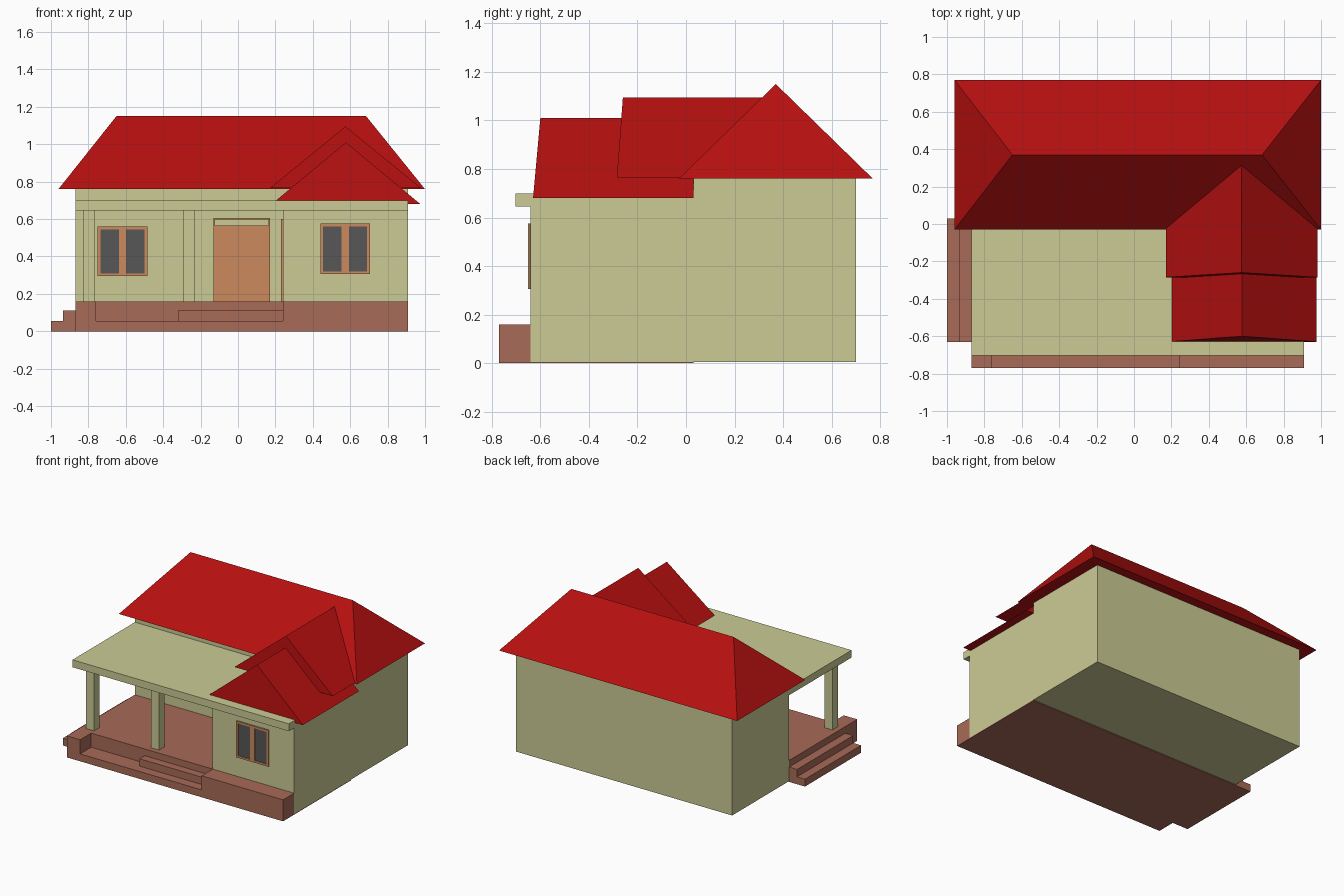
import bpy

cube = bpy.data.objects.get("Cube")
if cube:
    bpy.data.objects.remove(cube, do_unlink=True)


def material(name, rgb):
    mat = bpy.data.materials.new(name)
    mat.use_nodes = True
    color = (*rgb, 1)
    mat.diffuse_color = color
    bsdf = next(n for n in mat.node_tree.nodes if n.type == 'BSDF_PRINCIPLED')
    bsdf.inputs["Base Color"].default_value = color
    return mat


CREAM = material("cream_plaster", (0.6, 0.6, 0.3))
RED = material("red_roofing", (0.47, 0.005, 0.005))
BRICK = material("brown_terrace", (0.39, 0.145, 0.095))
WOOD = material("orange_wood", (0.6, 0.255, 0.107))
GLASS = material("dark_glass", (0.095, 0.095, 0.095))


def mesh_object(name, verts, faces, mat):
    mesh = bpy.data.meshes.new(name)
    mesh.from_pydata(verts, [], faces)
    mesh.materials.append(mat)
    obj = bpy.data.objects.new(name, mesh)
    bpy.context.collection.objects.link(obj)
    return obj


def box(name, x, y, z, mat):
    """Box from (low, high) ranges along each axis."""
    verts = [(a, b, c) for c in z for b in y for a in x]
    faces = [(0, 2, 3, 1), (4, 5, 7, 6), (0, 1, 5, 4),
             (2, 6, 7, 3), (0, 4, 6, 2), (1, 3, 7, 5)]
    return mesh_object(name, verts, faces, mat)


def extrude_profile(name, profile, x, mat):
    """Solid made by sweeping a (y, z) outline along x."""
    n = len(profile)
    verts = [(a, y, z) for a in x for y, z in profile]
    faces = [tuple(reversed(range(n))), tuple(range(n, 2 * n))]
    faces += [(i, (i + 1) % n, n + (i + 1) % n, n + i) for i in range(n)]
    return mesh_object(name, verts, faces, mat)


def gable(name, x, eave_y, ridge_y, z):
    """Pitched roof with its ridge along y and a slightly leaning front."""
    mid = sum(x) / 2
    verts = [(x[0], eave_y[0], z[0]), (x[1], eave_y[0], z[0]), (mid, ridge_y[0], z[1]),
             (x[0], eave_y[1], z[0]), (x[1], eave_y[1], z[0]), (mid, ridge_y[1], z[1])]
    faces = [(0, 1, 2), (5, 4, 3), (0, 3, 4, 1), (1, 4, 5, 2), (0, 2, 5, 3)]
    return mesh_object(name, verts, faces, RED)


def window(name, x, z, wall):
    """Two dark panes in a wooden frame on a wall facing the front."""
    rail, mid = 0.015, sum(x) / 2
    box(name + "_glass", x, (wall - 0.004, wall), z, GLASS)
    y = (wall - 0.01, wall)
    for side, a, b in (("left", x[1] - rail, x[1]), ("right", x[0], x[0] + rail),
                       ("middle", mid - 0.02, mid + 0.02)):
        box(f"{name}_{side}_post", (a, b), y, z, WOOD)
    inner = (x[0] + rail, x[1] - rail)
    box(name + "_sill", inner, y, (z[0], z[0] + rail), WOOD)
    box(name + "_head", inner, y, (z[1] - rail, z[1]), WOOD)


# House body, front wing and porch roof slab
LEFT, RIGHT, FRONT, WING, BACK = 0.91, -0.87, 0.03, -0.64, 0.70
box("main_walls", (RIGHT, LEFT), (FRONT, BACK), (0.006, 0.76), CREAM)
box("wing_walls", (0.24, LEFT), (WING, FRONT), (0.006, 0.645), CREAM)
box("porch_slab", (RIGHT, LEFT), (-0.703, FRONT), (0.645, 0.70), CREAM)
for label, x in (("corner", -0.83), ("middle", -0.295)):
    box(label + "_column", (x, x + 0.065), (-0.60, -0.535), (0.16, 0.645), CREAM)

# Terrace with recessed front steps and side steps
EDGE, FLOOR, TREAD, HALF = -0.77, 0.16, 0.055, 0.11
box("terrace_right_end", (RIGHT, -0.76), (EDGE, FRONT), (0, FLOOR), BRICK)
box("terrace_middle", (-0.76, 0.24), (WING, FRONT), (0, FLOOR), BRICK)
box("terrace_wing_ledge", (0.24, LEFT), (EDGE, WING), (0, FLOOR), BRICK)
box("terrace_wing_base", (0.24, LEFT), (WING, FRONT), (0, 0.006), BRICK)
box("front_low_step", (-0.76, 0.24), (EDGE, WING), (0, TREAD), BRICK)
box("front_high_step", (-0.32, 0.24), (-0.70, WING), (TREAD, HALF), BRICK)
box("side_low_step", (-1.0, -0.935), (-0.63, FRONT), (0, TREAD), BRICK)
box("side_high_step", (-0.935, RIGHT), (-0.63, FRONT), (0, HALF), BRICK)

# Main hip roof: triangular sweep with the ridge pulled in at both ends
roof = extrude_profile("main_roof", [(-0.03, 0.76), (0.77, 0.76), (0.37, 1.15)],
                       (-0.96, 1.0), RED)
for v in roof.data.vertices:
    if v.co.z > 1:
        v.co.x = -0.65 if v.co.x < 0 else 0.685

# Stepped gables over the wing
gable("upper_gable", (0.17, 0.98), (-0.285, 0.0), (-0.26, 0.34), (0.765, 1.095))
gable("lower_gable", (0.18, 0.975), (-0.63, FRONT), (-0.60, FRONT), (0.68, 1.01))

# Windows
window("porch_window", (-0.75, -0.485), (0.295, 0.56), FRONT)
window("wing_window", (0.44, 0.705), (0.305, 0.575), WING)

# Front door with a framed transom panel
door_x, y = (-0.13, 0.17), (FRONT - 0.009, FRONT)
box("front_door", door_x, y, (FLOOR, 0.565), WOOD)
box("transom_top", door_x, y, (0.597, 0.605), WOOD)
for side, x in (("right", door_x[0]), ("left", door_x[1] - 0.008)):
    box(f"transom_{side}", (x, x + 0.008), y, (0.565, 0.597), WOOD)

# Side door from the wing onto the porch
box("wing_door", (0.231, 0.24), (-0.42, -0.16), (FLOOR, 0.60), WOOD)
